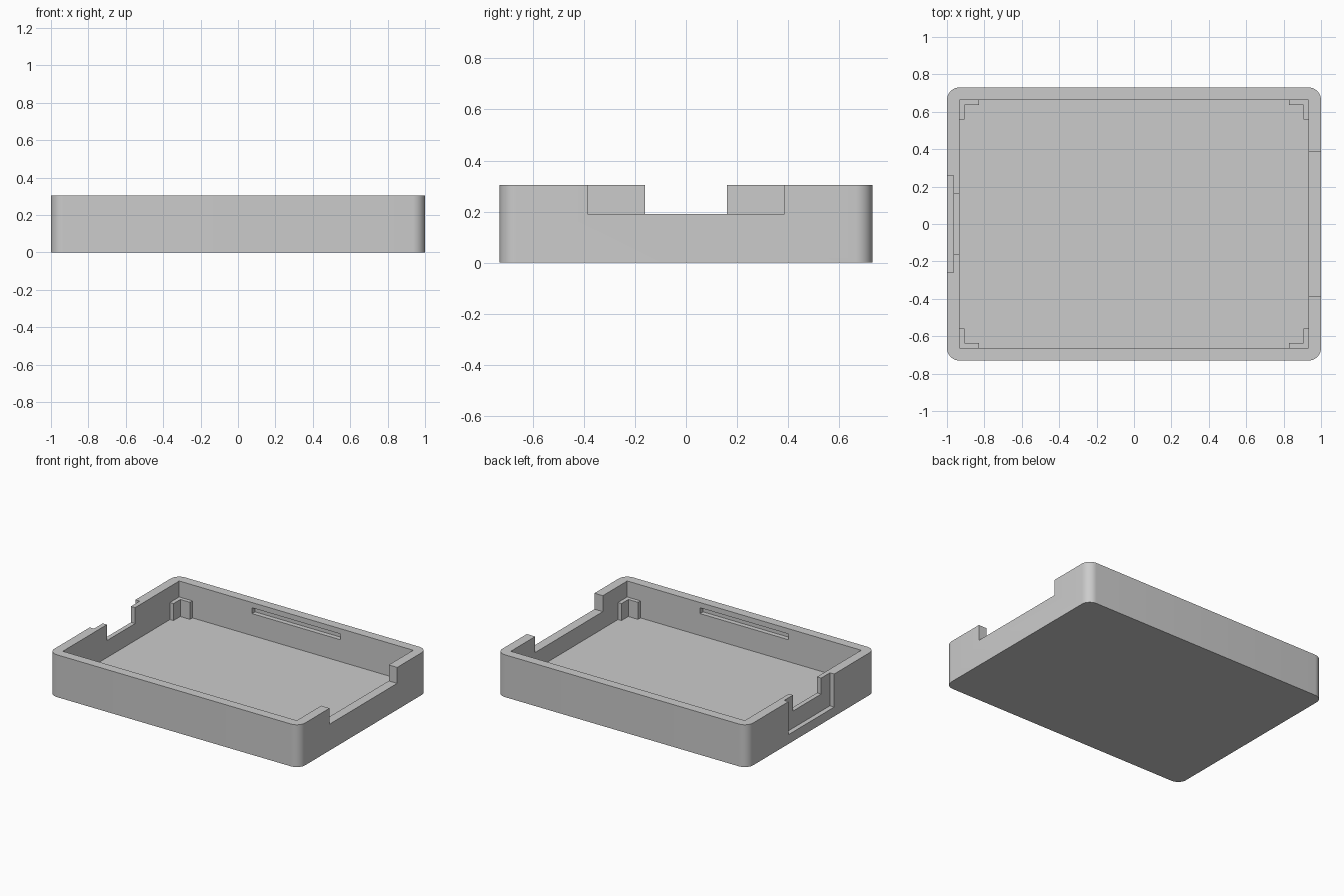
import bpy
import bmesh

cube = bpy.data.objects.get("Cube")
if cube:
    bpy.data.objects.remove(cube, do_unlink=True)

# Main dimensions
HALF_X, HALF_Y, HEIGHT = 1.0, 0.73, 0.305
WALL = 0.067
IN_X, IN_Y = HALF_X - WALL, HALF_Y - WALL
SILL = 0.19          # height of the notch sills and corner brackets
OVER = 0.1           # how far cutters reach past the surface

grey = bpy.data.materials.new("light_grey")
grey.use_nodes = True
grey.diffuse_color = (0.6, 0.6, 0.6, 1)
grey.node_tree.nodes["Principled BSDF"].inputs["Base Color"].default_value = (0.6, 0.6, 0.6, 1)


def add_object(name, bm):
    bmesh.ops.recalc_face_normals(bm, faces=bm.faces)
    mesh = bpy.data.meshes.new(name)
    bm.to_mesh(mesh)
    bm.free()
    mesh.materials.append(grey)
    obj = bpy.data.objects.new(name, mesh)
    bpy.context.collection.objects.link(obj)
    return obj


def box_bm(x, y, z):
    """Box between the (low, high) pairs of each axis."""
    bm = bmesh.new()
    bmesh.ops.create_cube(bm, size=1)
    for v in bm.verts:
        v.co = [r[0] if c < 0 else r[1] for c, r in zip(v.co, (x, y, z))]
    return bm


def activate(obj):
    bpy.ops.object.select_all(action='DESELECT')
    obj.select_set(True)
    bpy.context.view_layer.objects.active = obj


def cut(target, x, y, z):
    cutter = add_object("cutter", box_bm(x, y, z))
    cutter.hide_render = True
    mod = target.modifiers.new("cut", 'BOOLEAN')
    mod.operation = 'DIFFERENCE'
    mod.solver = 'EXACT'
    mod.object = cutter
    activate(target)
    bpy.ops.object.modifier_apply(modifier=mod.name)
    bpy.data.objects.remove(cutter, do_unlink=True)


# Tray body with rounded upright corners
bm = box_bm((-HALF_X, HALF_X), (-HALF_Y, HALF_Y), (0, HEIGHT))
uprights = [e for e in bm.edges if abs(e.verts[0].co.z - e.verts[1].co.z) > 0.1]
bmesh.ops.bevel(bm, geom=uprights, offset=WALL, segments=10, profile=0.5, affect='EDGES')
tray = add_object("tray_body", bm)

top = HEIGHT + OVER
# Inner cavity
cut(tray, (-IN_X, IN_X), (-IN_Y, IN_Y), (WALL, top))
# Wide notch in the left wall
cut(tray, (IN_X - OVER, HALF_X + OVER), (-0.385, 0.385), (SILL, top))
# Narrow notch and shallow outer recess in the right wall
cut(tray, (-HALF_X - OVER, -IN_X + OVER), (-0.16, 0.16), (SILL, top))
cut(tray, (-HALF_X - OVER, -HALF_X + 0.034), (-0.26, 0.26), (WALL, top))
# Latch slots inside the front and back walls
for side in (-1, 1):
    span = sorted((side * (IN_Y - OVER), side * (IN_Y + 0.034)))
    cut(tray, (-0.352, 0.352), span, (0.225, 0.267))

activate(tray)
bpy.ops.object.shade_smooth_by_angle()

# L-shaped corner brackets, one profile mirrored to all four corners
ARM, THICK, SINK = 0.105, 0.028, 0.01
ox, oy = IN_X + SINK, IN_Y + SINK
profile = [(ox, oy), (IN_X - ARM, oy), (IN_X - ARM, IN_Y - THICK),
           (IN_X - THICK, IN_Y - THICK), (IN_X - THICK, IN_Y - ARM), (ox, IN_Y - ARM)]
bm = bmesh.new()
face = bm.faces.new([bm.verts.new((x, y, WALL - SINK)) for x, y in profile])
grown = bmesh.ops.extrude_face_region(bm, geom=[face])["geom"]
for v in grown:
    if isinstance(v, bmesh.types.BMVert):
        v.co.z = SILL
if face.is_valid and len(bm.faces) < len(profile) + 2:
    bmesh.ops.holes_fill(bm, edges=bm.edges)
brackets = add_object("corner_brackets", bm)
mirror = brackets.modifiers.new("mirror", 'MIRROR')
mirror.use_axis = (True, True, False)
